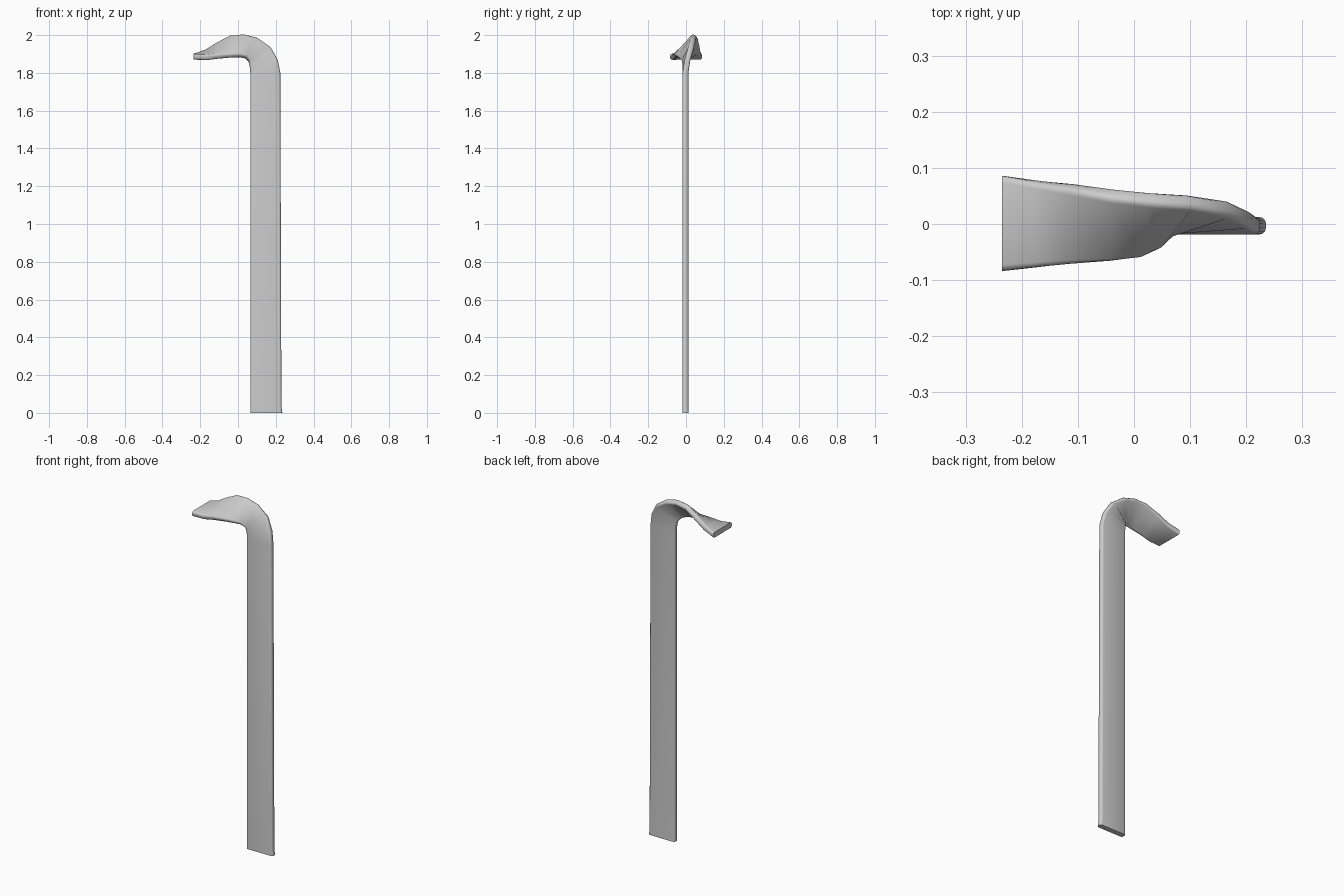
import bpy, bmesh, math
from mathutils import Vector

if "Cube" in bpy.data.objects:
    bpy.data.objects.remove(bpy.data.objects["Cube"])

# Strap stations: outer edge, inner edge (bottom -> bend and quarter twist -> tip)
STATIONS = [
    ((.235, -.003, 0), (.065, -.003, 0)),
    ((.230, -.003, .03), (.065, -.003, .03)),
    ((.224, -.003, 1.80), (.065, -.003, 1.80)),
    ((.210, .008, 1.87), (.063, -.003, 1.83)),
    ((.172, .028, 1.935), (.057, -.010, 1.86)),
    ((.100, .042, 1.982), (.040, -.034, 1.88)),
    ((.030, .048, 1.998), (.010, -.052, 1.888)),
    ((-.040, .056, 1.99), (-.040, -.060, 1.888)),
    ((-.110, .068, 1.950), (-.110, -.068, 1.885)),
    ((-.170, .076, 1.910), (-.170, -.076, 1.880)),
    ((-.235, .086, 1.886), (-.235, -.084, 1.886)),
]
HALF = .0155
CORNER = .011


def section(half_width):
    """Rounded flat rectangle in (across, thickness) coordinates."""
    pts = []
    for q, (sx, sy) in enumerate([(1, 1), (-1, 1), (-1, -1), (1, -1)]):
        for k in range(4):
            a = math.radians(90 * q + 30 * k)
            pts.append((sx * (half_width - CORNER) + CORNER * math.cos(a),
                        sy * (HALF - CORNER) + CORNER * math.sin(a)))
    return pts


# Loft the bent, twisted strap
outer = [Vector(s[0]) for s in STATIONS]
inner = [Vector(s[1]) for s in STATIONS]
mid = [(a + b) / 2 for a, b in zip(outer, inner)]
bm = bmesh.new()
rings = []
for i, c in enumerate(mid):
    tangent = mid[min(i + 1, len(mid) - 1)] - mid[max(i - 1, 0)]
    if i == 0:
        tangent = Vector((0, 0, 1))
    if i == len(mid) - 1:
        tangent = Vector((-1, 0, 0))
    across = outer[i] - inner[i]
    half_width = across.length / 2
    across.normalize()
    normal = tangent.cross(across).normalized()
    rings.append([bm.verts.new(c + across * u + normal * v)
                  for u, v in section(half_width)])
for r0, r1 in zip(rings, rings[1:]):
    n = len(r0)
    for k in range(n):
        bm.faces.new((r0[k], r0[(k + 1) % n], r1[(k + 1) % n], r1[k]))
bm.faces.new(rings[0])
bm.faces.new(rings[-1])
bmesh.ops.recalc_face_normals(bm, faces=bm.faces[:])

mesh = bpy.data.meshes.new("twisted_strap")
bm.to_mesh(mesh)
bm.free()
strap = bpy.data.objects.new("twisted_strap", mesh)
bpy.context.collection.objects.link(strap)
bpy.context.view_layer.objects.active = strap
strap.select_set(True)
bpy.ops.object.shade_smooth_by_angle(angle=math.radians(40))
